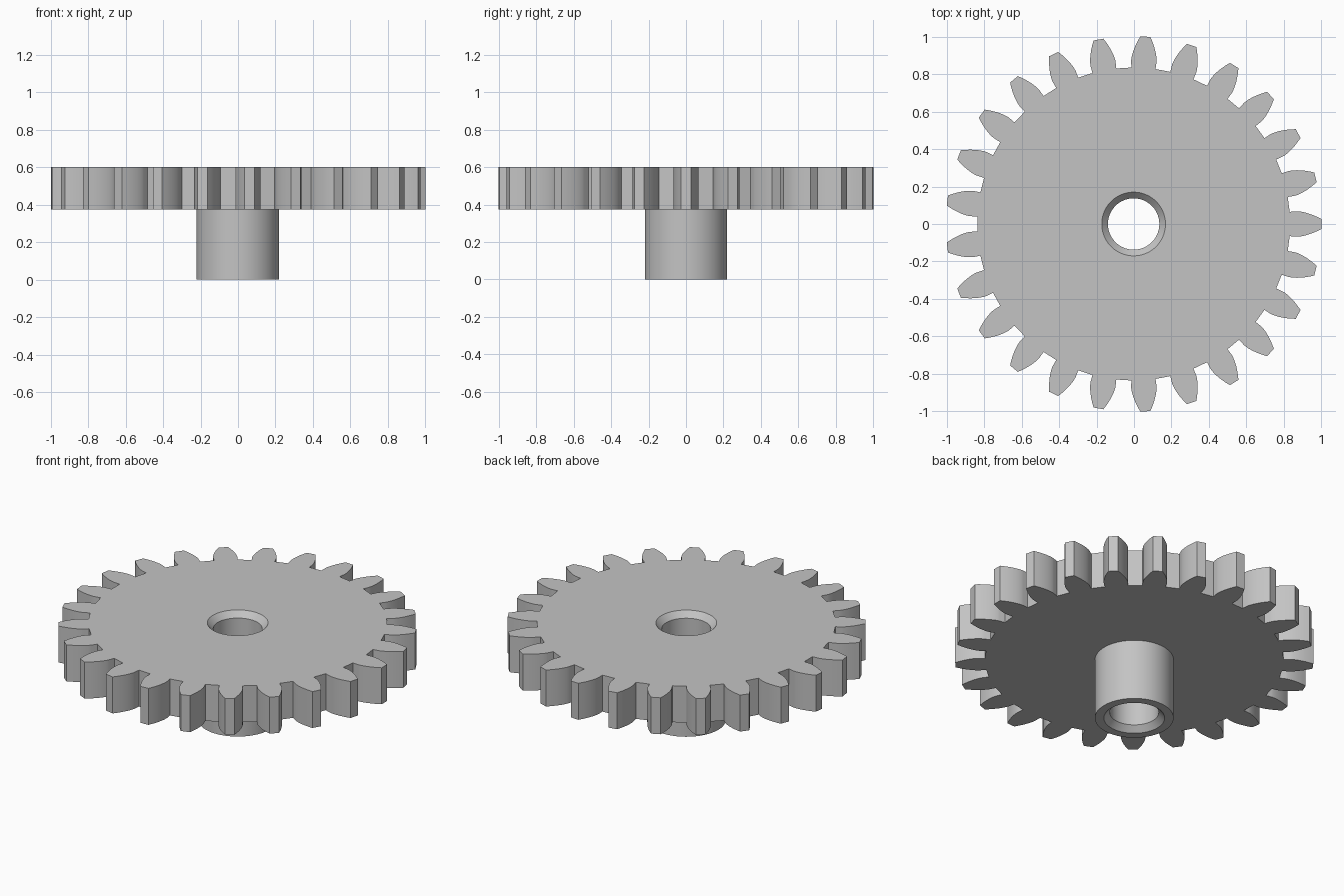
import bpy, bmesh
from math import pi, sin, cos, tan, acos, radians

cube = bpy.data.objects.get("Cube")
if cube:
    bpy.data.objects.remove(cube, do_unlink=True)

# Gear proportions: standard involute teeth
TEETH = 25
TIP = 1.002
MODULE = 2 * TIP / (TEETH + 2)
PITCH_R = MODULE * TEETH / 2
ROOT = PITCH_R - 1.25 * MODULE
PRESSURE = radians(20)
BASE = PITCH_R * cos(PRESSURE)
TOP, UNDER = 0.6, 0.375
CENTRE_X = -0.002
SEGMENTS = 96
STEPS = 8


def involute(a):
    return tan(a) - a


def half_angle(r):
    """Half the angular width of a tooth at radius r."""
    a = acos(min(1, BASE / r))
    return pi / (2 * TEETH) + involute(PRESSURE) - involute(a)


def gear_outline():
    flank = [(ROOT, half_angle(BASE))]
    for i in range(STEPS + 1):
        r = BASE + (TIP - BASE) * (i / STEPS) ** 1.5
        flank.append((r, half_angle(r)))
    tooth = [(r, -a) for r, a in flank] + flank[::-1]
    return [(r, a + 2 * pi * t / TEETH) for t in range(TEETH) for r, a in tooth]


def circle(radius):
    return [(radius, 2 * pi * i / SEGMENTS) for i in range(SEGMENTS)]


bm = bmesh.new()


def loop(points, z):
    verts = [bm.verts.new((CENTRE_X + r * cos(a), r * sin(a), z)) for r, a in points]
    edges = [bm.edges.new((v, verts[i - 1])) for i, v in enumerate(verts)]
    return verts, edges


def bridge(a, b):
    for i in range(len(a[0])):
        bm.faces.new((a[0][i - 1], a[0][i], b[0][i], b[0][i - 1]))


def cap(a, b):
    bmesh.ops.triangle_fill(bm, edges=a[1] + b[1], use_beauty=True, normal=(0, 0, 1))


# Toothed rim
outline = gear_outline()
rim_top, rim_under = loop(outline, TOP), loop(outline, UNDER)
bridge(rim_top, rim_under)

# Hub, then up through the bore with a chamfer at each end
profile = [(0.22, UNDER), (0.22, 0), (0.17, 0), (0.137, 0.035),
           (0.137, TOP - 0.035), (0.17, TOP)]
rings = [loop(circle(r), z) for r, z in profile]
for lower, upper in zip(rings, rings[1:]):
    bridge(lower, upper)

# Flat faces of the wheel
cap(rim_under, rings[0])
cap(rim_top, rings[-1])
bmesh.ops.recalc_face_normals(bm, faces=bm.faces)

mesh = bpy.data.meshes.new("gear_wheel_with_hub")
bm.to_mesh(mesh)
bm.free()
gear = bpy.data.objects.new("gear_wheel_with_hub", mesh)
bpy.context.collection.objects.link(gear)

# Plain grey material
grey = bpy.data.materials.new("plain_grey")
grey.use_nodes = True
colour = (0.55, 0.55, 0.55, 1)
grey.diffuse_color = colour
grey.node_tree.nodes["Principled BSDF"].inputs["Base Color"].default_value = colour
mesh.materials.append(grey)

bpy.ops.object.select_all(action="DESELECT")
gear.select_set(True)
bpy.context.view_layer.objects.active = gear
bpy.ops.object.shade_smooth_by_angle(angle=radians(30))
